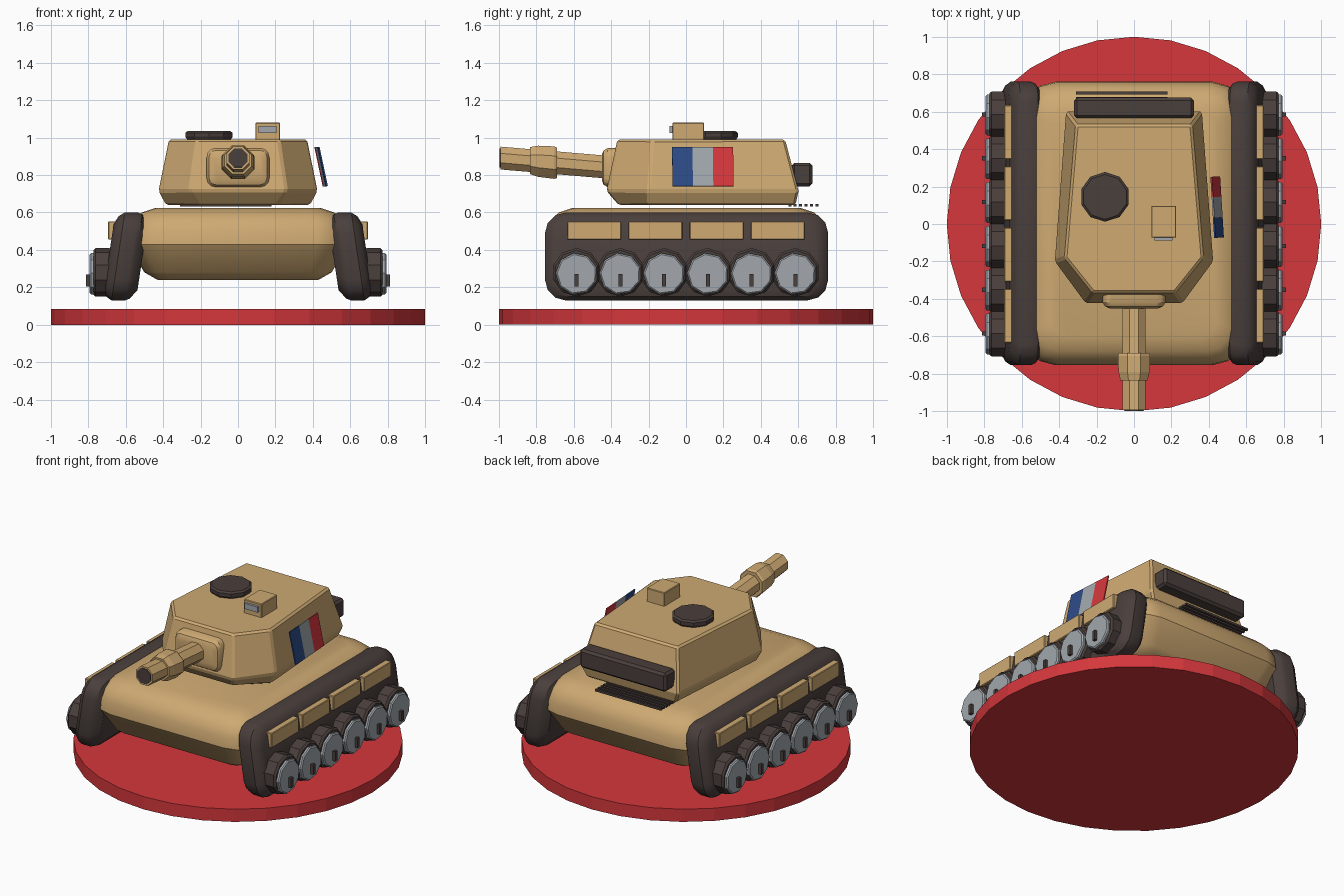
import bpy, bmesh
from math import sin, cos, pi, radians
from mathutils import Vector, Matrix

old = bpy.data.objects.get("Cube")
if old:
    bpy.data.objects.remove(old, do_unlink=True)


def material(name, rgb):
    m = bpy.data.materials.new(name)
    m.use_nodes = True
    m.diffuse_color = (*rgb, 1)
    m.node_tree.nodes["Principled BSDF"].inputs["Base Color"].default_value = (*rgb, 1)
    return m


SAND = material("sand", (.62, .40, .17))
DARK = material("dark brown", (.068, .05, .045))
RED = material("red", (.66, .038, .045))
GREY = material("steel grey", (.36, .39, .42))
BLUE = material("blue", (.026, .07, .24))


def finish(name, bm, mat, bevel=0, smooth=False, segments=1):
    bmesh.ops.recalc_face_normals(bm, faces=bm.faces[:])
    me = bpy.data.meshes.new(name)
    bm.to_mesh(me)
    bm.free()
    me.materials.append(mat)
    ob = bpy.data.objects.new(name, me)
    bpy.context.collection.objects.link(ob)
    if bevel:
        mod = ob.modifiers.new("bevel", 'BEVEL')
        mod.width, mod.segments = bevel, segments
        mod.limit_method = 'ANGLE'
    if smooth:
        bpy.ops.object.select_all(action='DESELECT')
        ob.select_set(True)
        bpy.context.view_layer.objects.active = ob
        bpy.ops.object.shade_smooth_by_angle(angle=radians(32))
    return ob


def loft(name, rings, mat, **kw):
    """Skin a list of equally long point rings and cap both ends."""
    bm = bmesh.new()
    loops = [[bm.verts.new(p) for p in ring] for ring in rings]
    n = len(loops[0])
    for a, b in zip(loops, loops[1:]):
        for i in range(n):
            j = (i + 1) % n
            bm.faces.new((a[i], a[j], b[j], b[i]))
    bm.faces.new(loops[0])
    bm.faces.new(loops[-1])
    return finish(name, bm, mat, **kw)


def box(name, lo, hi, mat, rot=None, **kw):
    lo, hi = Vector(lo), Vector(hi)
    bm = bmesh.new()
    bmesh.ops.create_cube(bm, size=1)
    bmesh.ops.scale(bm, vec=hi - lo, verts=bm.verts)
    bmesh.ops.translate(bm, vec=(lo + hi) / 2, verts=bm.verts)
    if rot:
        bmesh.ops.transform(bm, matrix=rot, verts=bm.verts)
    return finish(name, bm, mat, **kw)


def ngon(r, n, phase=0):
    return [(r * cos(2 * pi * i / n + phase), r * sin(2 * pi * i / n + phase)) for i in range(n)]


def rounded_rect(hx, hy, r, steps=3):
    pts = []
    for q, (sx, sy) in enumerate([(1, 1), (-1, 1), (-1, -1), (1, -1)]):
        for k in range(steps + 1):
            a = pi / 2 * (q + k / steps)
            pts.append((sx * (hx - r) + r * cos(a), sy * (hy - r) + r * sin(a)))
    return pts


# Display base
loft("display_base", [[(x, y, z) for x, y in ngon(1, 32)] for z in (0, .085)], RED)

# Hull: rounded slab with an undercut lower half
hull_profile = [(.24, .16), (.28, .09), (.43, 0), (.50, .005), (.56, .03), (.60, .075), (.625, .15)]
loft("hull", [[(x, y + .003, z) for x, y in rounded_rect(.59 - d, .757 - d, .17 - d * .6)]
              for z, d in hull_profile], SAND, smooth=True)

# Running gear on both sides
track_section = [(-.09, .055), (-.055, .01), (-.03, 0), (.04, 0), (.07, .02), (.09, .06)]
for side, s in (("left", 1), ("right", -1)):
    loft(f"{side}_track",
         [[(s * (.6 + u - .15 * z), y + .003, .365 + z)
           for y, z in rounded_rect(.757 - d, .235 - d, .11 - d * .5)]
          for u, d in track_section], DARK, smooth=True)
    for i in range(6):
        y0 = (i - 2.5) * .234

        def wheel_rings(steps, zc, n):
            return [[(s * x, y0 + a, zc + b) for a, b in ngon(r, n, pi / 10)] for x, r in steps]

        loft(f"{side}_tyre_{i + 1}",
             wheel_rings([(.62, .115), (.69, .13), (.76, .13), (.772, .118)], .28, 10), DARK)
        loft(f"{side}_wheel_{i + 1}",
             wheel_rings([(.74, .112), (.785, .112), (.792, .104)], .272, 9), GREY)
        box(f"{side}_hub_{i + 1}", (s * .80 - .012, y0 - .011, .205),
            (s * .80 + .012, y0 + .011, .27), DARK)
    for i in range(4):
        y0 = (i - 1.5) * .327
        box(f"{side}_fender_{i + 1}", (s * .665 - .029, y0 - .144, .455),
            (s * .665 + .029, y0 + .144, .553), SAND, bevel=.004)

# Turret: six-sided plan, widest a little above its foot
turret_plans = [
    (.64, [(.33, .585), (.385, -.2), (.21, -.36)]),
    (.715, [(.365, .602), (.425, -.2), (.26, -.425)]),
    (.99, [(.31, .53), (.37, -.18), (.22, -.367)]),
]
loft("turret", [[(x, y, z) for x, y in half] + [(-x, y, z) for x, y in reversed(half)]
                for z, half in turret_plans], SAND, bevel=.012)

# Gun mantlet
loft("mantlet", [[(x, y, .84 + z) for x, z in rounded_rect(.167 - d, .104 - d, .045 - d * .6)]
                 for y, d in [(-.34, 0), (-.42, 0), (-.44, .012), (-.45, .035)]], SAND, smooth=True)


# Gun, rising slightly toward the muzzle
def gun_rings(steps):
    return [[(x, y, .845 - (y + .45) * .085 + z) for x, z in ngon(r, 8, pi / 8)] for y, r in steps]


loft("gun_barrel", gun_rings([(-.40, .066), (-.71, .066)]), SAND)
loft("muzzle_brake", gun_rings([(-.69, .088), (-.705, .094), (-.79, .09), (-.835, .078)]), SAND)
loft("muzzle", gun_rings([(-.82, .066), (-.993, .066)]), SAND)
loft("gun_bore", gun_rings([(-.985, .054), (-.998, .054)]), DARK)

# Roof hatch
loft("hatch", [[(x - .155, y + .145, z) for x, y in ngon(r, 10, pi / 10)]
               for z, r in [(.985, .12), (1.005, .133), (1.025, .133), (1.035, .12)]], DARK)

# Sight box with glass
box("sight_box", (.093, -.073, .98), (.225, .097, 1.08), SAND, bevel=.004)
box("sight_glass", (.11, -.088, 1.025), (.205, -.07, 1.062), GREY)

# Stowage bin behind the turret
box("stowage_bin", (-.32, .565, .74), (.32, .675, .865), DARK, bevel=.015)

# Engine grille bars
for i in range(6):
    y0 = .555 + i * .029
    box(f"grille_bar_{i + 1}", (-.31, y0 - .008, .632), (.18, y0 + .008, .646), DARK)

# Three-colour panel standing off the turret's left side
tilt = (Matrix.Translation((.444, .09, .845)) @ Matrix.Rotation(radians(3.5), 4, 'Z')
        @ Matrix.Rotation(radians(-12), 4, 'Y'))
for i, (label, mat) in enumerate((("blue", BLUE), ("grey", GREY), ("red", RED))):
    y0 = (i - 1.5) * .109
    box(f"{label}_panel", (-.004, y0, -.107), (.004, y0 + .109, .107), mat, rot=tilt)
